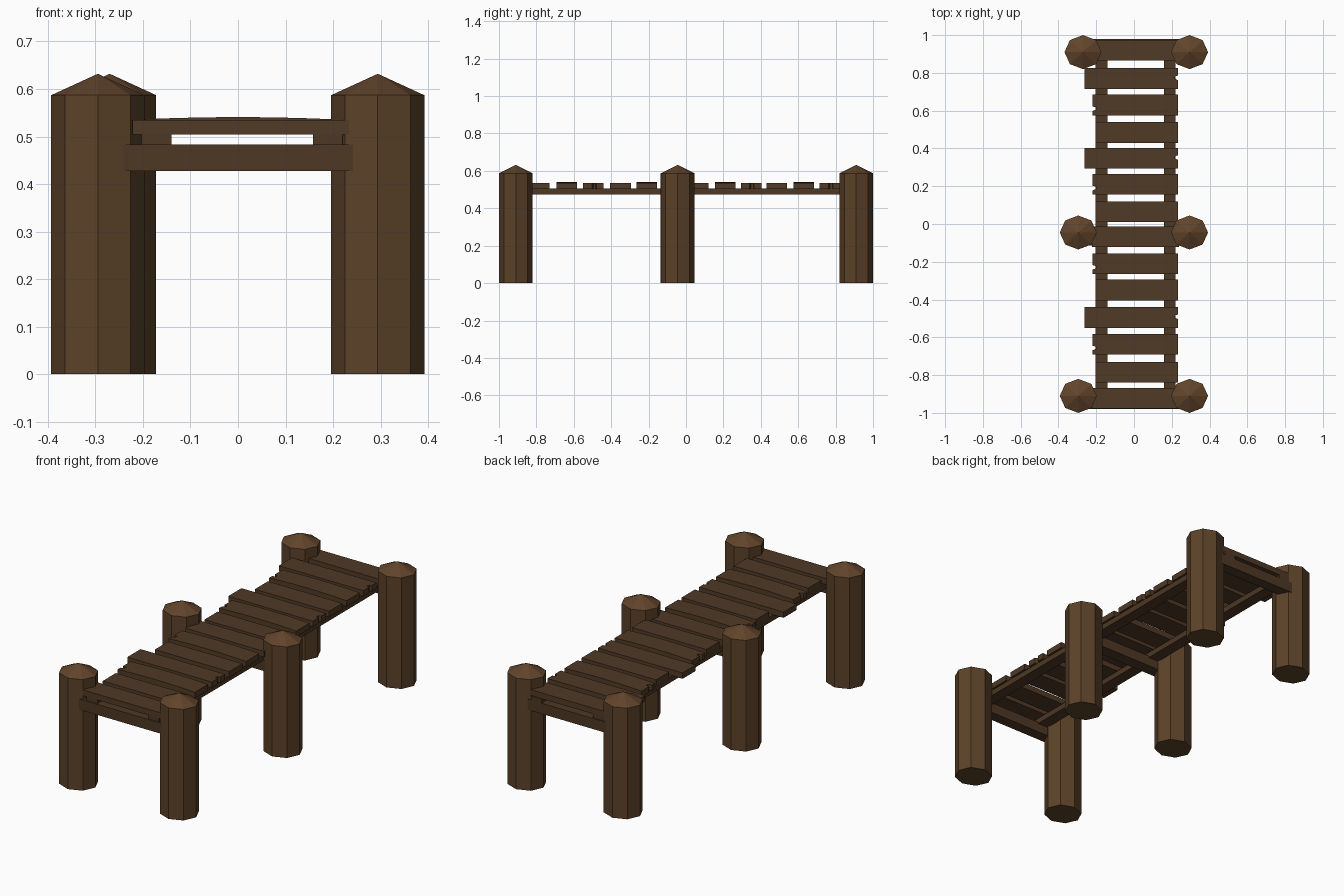
import bpy, bmesh, math

if "Cube" in bpy.data.objects:
    bpy.data.objects.remove(bpy.data.objects["Cube"])


def make_mat(name, rgb):
    m = bpy.data.materials.new(name)
    m.diffuse_color = (*rgb, 1)
    m.use_nodes = True
    m.node_tree.nodes["Principled BSDF"].inputs["Base Color"].default_value = m.diffuse_color
    return m


POST = make_mat("post_wood", (0.105, 0.054, 0.022))
CAP = make_mat("post_top_wood", (0.12, 0.058, 0.024))
PLANK = make_mat("plank_wood", (0.080, 0.042, 0.019))
BEAM = make_mat("beam_wood", (0.075, 0.040, 0.018))


def finish(bm, name, *mats):
    bmesh.ops.recalc_face_normals(bm, faces=bm.faces[:])
    me = bpy.data.meshes.new(name)
    bm.to_mesh(me)
    bm.free()
    for m in mats:
        me.materials.append(m)
    ob = bpy.data.objects.new(name, me)
    bpy.context.collection.objects.link(ob)
    return ob


def prism(name, outline, z0, z1, mat, cuts=(), bow=0.0):
    """Extrude an xy outline from z0 to z1, optionally arched along x."""
    bm = bmesh.new()
    bm.faces.new([bm.verts.new((x, y, z0)) for x, y in outline])
    for x in cuts:
        bmesh.ops.bisect_plane(bm, geom=bm.verts[:] + bm.edges[:] + bm.faces[:],
                               plane_co=(x, 0, 0), plane_no=(1, 0, 0))
    ext = bmesh.ops.extrude_face_region(bm, geom=bm.faces[:])["geom"]
    for v in ext:
        if isinstance(v, bmesh.types.BMVert):
            v.co.z = z1
    for v in bm.verts:
        v.co.z += bow * max(0, 1 - (v.co.x / 0.225) ** 2)
    return finish(bm, name, mat)


def box(name, x0, x1, y0, y1, z0, z1, mat):
    return prism(name, [(x0, y0), (x1, y0), (x1, y1), (x0, y1)], z0, z1, mat)


# Octagonal posts with low pointed tops
def post(name, cx, cy):
    bm = bmesh.new()
    rings = []
    for z in (0, 0.587):
        rings.append([bm.verts.new((cx + 0.098 * math.cos(i * math.pi / 4),
                                    cy + 0.09 * math.sin(i * math.pi / 4), z))
                      for i in range(8)])
    apex = bm.verts.new((cx, cy, 0.632))
    lo, hi = rings
    bm.faces.new(lo[::-1])
    for i in range(8):
        j = (i + 1) % 8
        bm.faces.new((lo[i], lo[j], hi[j], hi[i]))
        bm.faces.new((hi[i], hi[j], apex)).material_index = 1
    finish(bm, name, POST, CAP)


for row, y, xl in (("front", -0.91, -0.295), ("middle", -0.045, -0.295),
                   ("back", 0.91, -0.27)):
    post(row + "_left_post", xl, y)
    post(row + "_right_post", 0.294, y)

# Long rails under the deck
box("left_rail", -0.203, -0.14, -0.975, 0.975, 0.475, 0.505, BEAM)
box("right_rail", 0.158, 0.22, -0.975, 0.98, 0.475, 0.505, BEAM)

# Cross beams between the posts
for row, y0, y1 in (("front", -0.98, -0.92), ("middle", -0.115, -0.05),
                    ("back", 0.92, 0.98)):
    box(row + "_cross_beam", -0.247, 0.257, y0, y1, 0.427, 0.483, BEAM)


# Deck planks: split right end, arched with split left end, plain
def plank(name, kind, cy):
    h = 0.055
    x0, x1 = {"A": (-0.262, 0.232), "B": (-0.22, 0.232),
              "C": (-0.203, 0.232), "E": (-0.222, 0.237)}[kind]
    right, left, cuts, bow = [], [], (), 0
    if kind == "A":
        right = [(x1, -0.008), (x1 - 0.017, 0.0), (x1 - 0.012, 0.012), (x1, 0.016)]
    if kind == "B":
        left = [(x0, -0.008), (x0 + 0.018, -0.012), (x0 + 0.02, -0.024), (x0, -0.032)]
        cuts, bow = (-0.15, -0.075, 0, 0.075, 0.15), 0.006
    outline = [(x0, -h), (x1, -h)] + right + [(x1, h), (x0, h)] + left
    prism(name, [(x, y + cy) for x, y in outline], 0.504, 0.535, PLANK, cuts, bow)


ys = (0.92, 0.77, 0.63, 0.485, 0.348, 0.21, 0.065, -0.067, -0.21, -0.35,
      -0.495, -0.637, -0.785, -0.922)
for i, (kind, y) in enumerate(zip("EABCABCEBCABCE", ys), 1):
    plank(f"deck_plank_{i}", kind, y)
